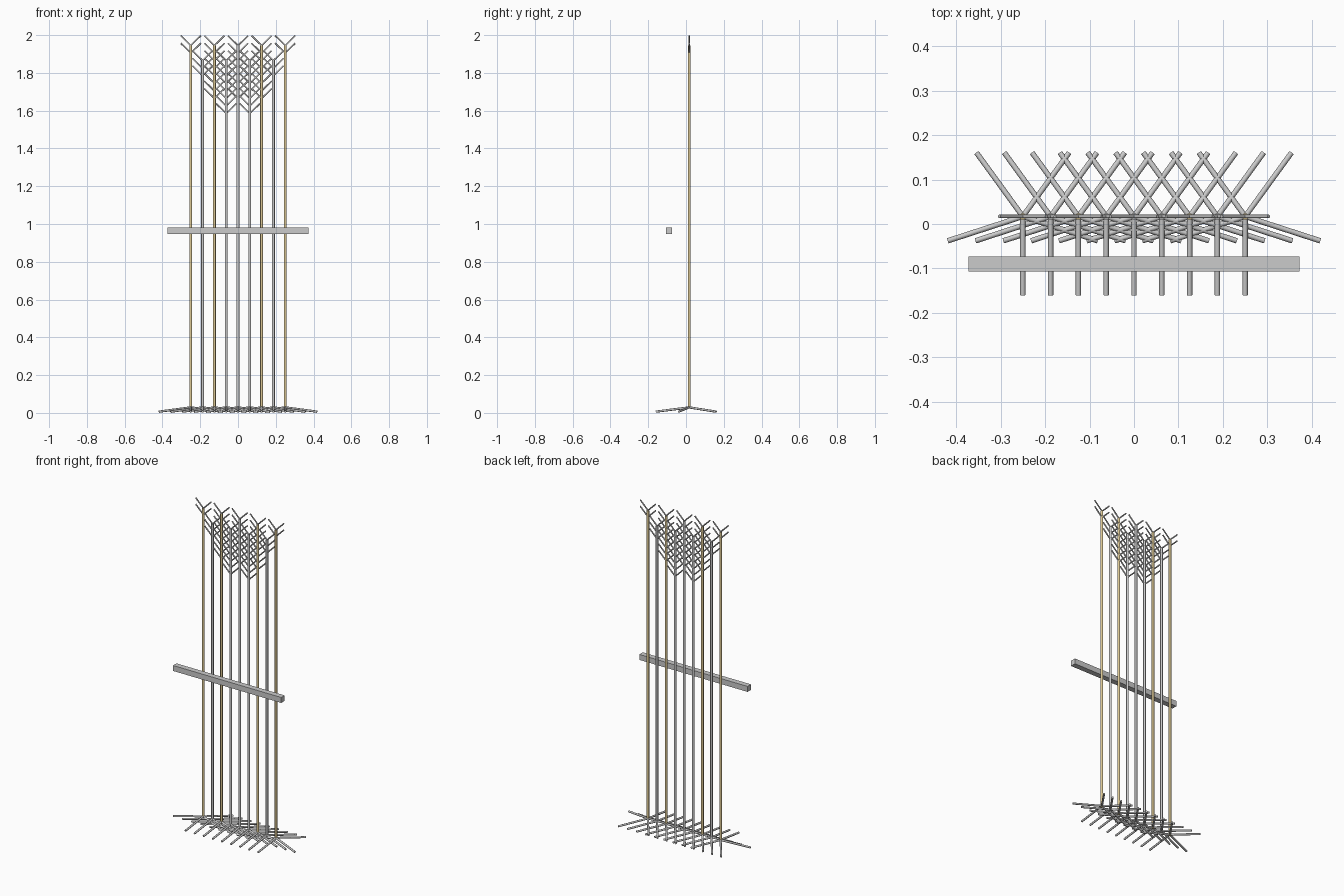
import bpy, math
from mathutils import Vector

if "Cube" in bpy.data.objects:
    bpy.data.objects.remove(bpy.data.objects["Cube"])


def material(name, color):
    m = bpy.data.materials.new(name)
    m.diffuse_color = color
    m.use_nodes = True
    m.node_tree.nodes["Principled BSDF"].inputs["Base Color"].default_value = m.diffuse_color
    return m


gold = material("gold", (0.72, 0.58, 0.30, 1))


def rod(name, a, b, radius, sides=8, mat=None):
    a, b = Vector(a), Vector(b)
    d = b - a
    bpy.ops.mesh.primitive_cylinder_add(vertices=sides, radius=radius,
                                        depth=d.length, location=(a + b) / 2)
    o = bpy.context.object
    o.name = name
    o.rotation_euler = d.to_track_quat('Z', 'Y').to_euler()
    bpy.ops.object.shade_smooth_by_angle(angle=math.radians(50))
    if mat:
        o.data.materials.append(mat)
    return o


POLE_Y = 0.017
SPACING = 0.0625
STEP = 0.04
# number of twig pairs on each pole, from the centre outwards
PAIRS = [8, 8, 8, 3, 2]

for i in range(-4, 5):
    x = i * SPACING
    top = 1.945 if i % 2 == 0 else 1.865

    # upright pole
    rod("pole", (x, POLE_Y, 0.022), (x, POLE_Y, top), 0.0075, 12,
        gold if abs(i) in (2, 4) else None)

    # five sloping feet in a star
    for k in range(5):
        a = math.radians(270 + 72 * k)
        rod("foot", (x, POLE_Y, 0.029),
            (x + 0.177 * math.cos(a), POLE_Y + 0.177 * math.sin(a), 0.0065),
            0.006)

    # stacked V-shaped twigs near the top
    for n in range(PAIRS[abs(i)]):
        z = top - n * STEP
        for s in (-1, 1):
            rod("twig", (x, POLE_Y, z), (x + s * 0.053, POLE_Y, z + 0.052), 0.004)

# horizontal rail in front of the poles
bpy.ops.mesh.primitive_cube_add(size=1, location=(0, -0.09, 0.965))
rail = bpy.context.object
rail.name = "front_rail"
rail.scale = (0.745, 0.034, 0.034)
